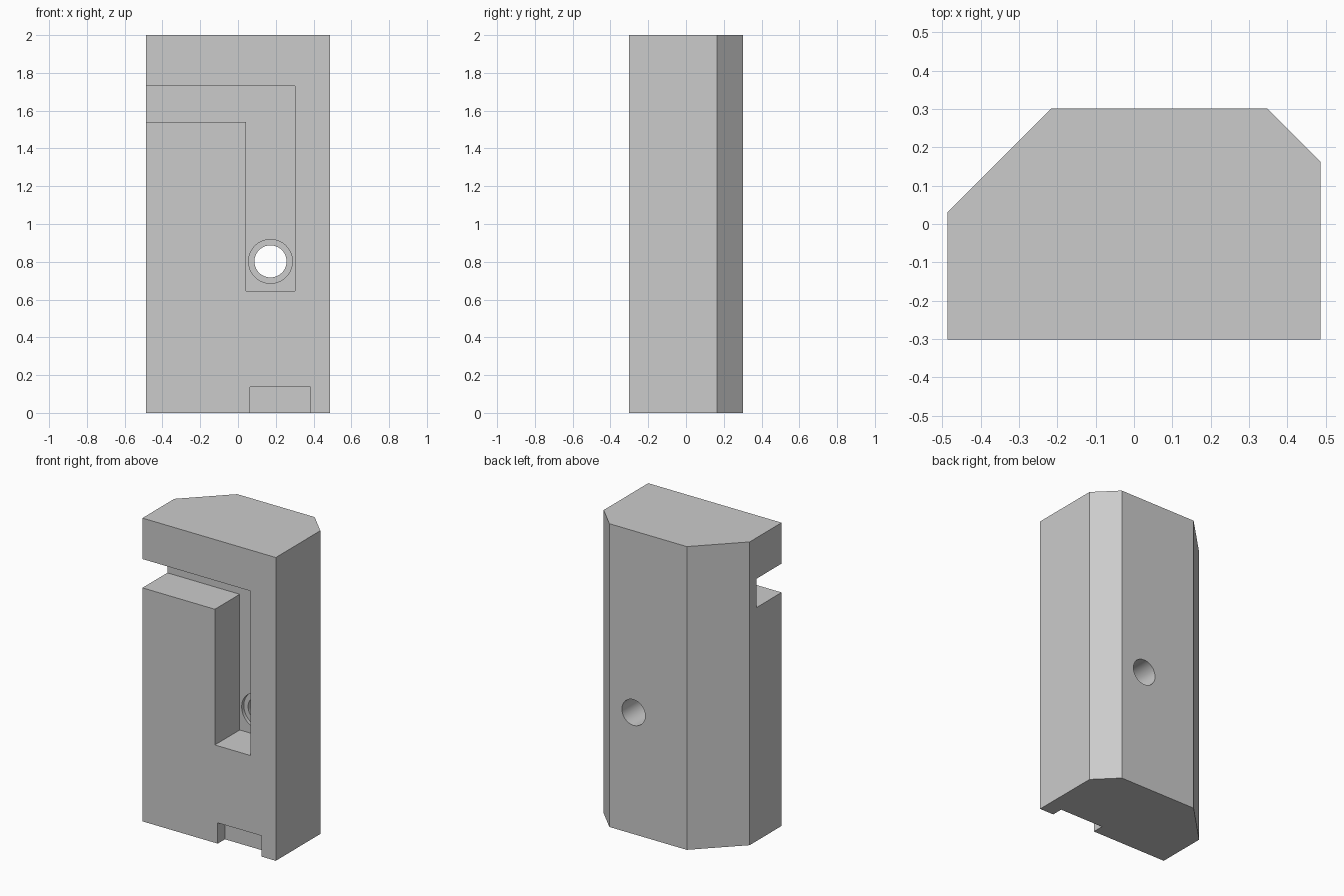
import bpy
import bmesh
from math import radians
from mathutils import Matrix, Vector

default = bpy.data.objects.get("Cube")
if default:
    bpy.data.objects.remove(default, do_unlink=True)

W, D, H = 0.4865, 0.301, 2.0      # half width, half depth, height
FLOOR = -0.042                    # y of the slot floor
HOLE = (0.172, 0.802)             # x, z of the bolt hole

grey = bpy.data.materials.new("plain grey")
grey.use_nodes = True
grey.diffuse_color = (0.6, 0.6, 0.6, 1)
grey.node_tree.nodes["Principled BSDF"].inputs["Base Color"].default_value = (0.6, 0.6, 0.6, 1)


def finish(name, bm):
    bmesh.ops.recalc_face_normals(bm, faces=bm.faces)
    mesh = bpy.data.meshes.new(name)
    bm.to_mesh(mesh)
    bm.free()
    mesh.materials.append(grey)
    obj = bpy.data.objects.new(name, mesh)
    bpy.context.collection.objects.link(obj)
    return obj


def prism(name, points, offset):
    """Extrude a closed outline along the offset vector."""
    bm = bmesh.new()
    face = bm.faces.new([bm.verts.new(p) for p in points])
    ext = bmesh.ops.extrude_face_region(bm, geom=[face])
    moved = [v for v in ext["geom"] if isinstance(v, bmesh.types.BMVert)]
    bmesh.ops.translate(bm, verts=moved, vec=Vector(offset))
    return finish(name, bm)


def front_cutter(name, outline, depth_y):
    """Cutter from in front of the block back to depth_y."""
    start = -D - 0.1
    return prism(name, [(x, start, z) for x, z in outline], (0, depth_y - start, 0))


def bore(name, radius, y0, y1):
    bm = bmesh.new()
    place = Matrix.Translation((HOLE[0], (y0 + y1) / 2, HOLE[1])) @ Matrix.Rotation(radians(90), 4, "X")
    bmesh.ops.create_cone(bm, cap_ends=True, segments=64, radius1=radius,
                          radius2=radius, depth=y1 - y0, matrix=place)
    return finish(name, bm)


# Block with two chamfered rear corners
small, large = 0.138, 0.27
block = prism("block", [(-W, -D, 0), (W, -D, 0), (W, D - small, 0), (W - small, D, 0),
                        (-W + large, D, 0), (-W, D - large, 0)], (0, 0, H))

# L-shaped slot, foot notch, counterbore and through hole
cutters = [
    front_cutter("slot_cutter", [(-W - 0.1, 1.54), (0.042, 1.54), (0.042, 0.645),
                                 (0.302, 0.645), (0.302, 1.73), (-W - 0.1, 1.73)], FLOOR),
    front_cutter("notch_cutter", [(0.063, -0.1), (0.383, -0.1), (0.383, 0.137), (0.063, 0.137)],
                 -D + 0.075),
    bore("counterbore_cutter", 0.116, FLOOR - 0.05, FLOOR + 0.023),
    bore("hole_cutter", 0.085, FLOOR - 0.06, D + 0.1),
]

bpy.ops.object.select_all(action="DESELECT")
block.select_set(True)
bpy.context.view_layer.objects.active = block
for cutter in cutters:
    cutter.hide_render = True
    mod = block.modifiers.new(cutter.name, "BOOLEAN")
    mod.operation = "DIFFERENCE"
    mod.solver = "EXACT"
    mod.object = cutter
    bpy.ops.object.modifier_apply(modifier=mod.name)
    bpy.data.objects.remove(cutter, do_unlink=True)

bpy.ops.object.shade_smooth_by_angle(angle=radians(30))
